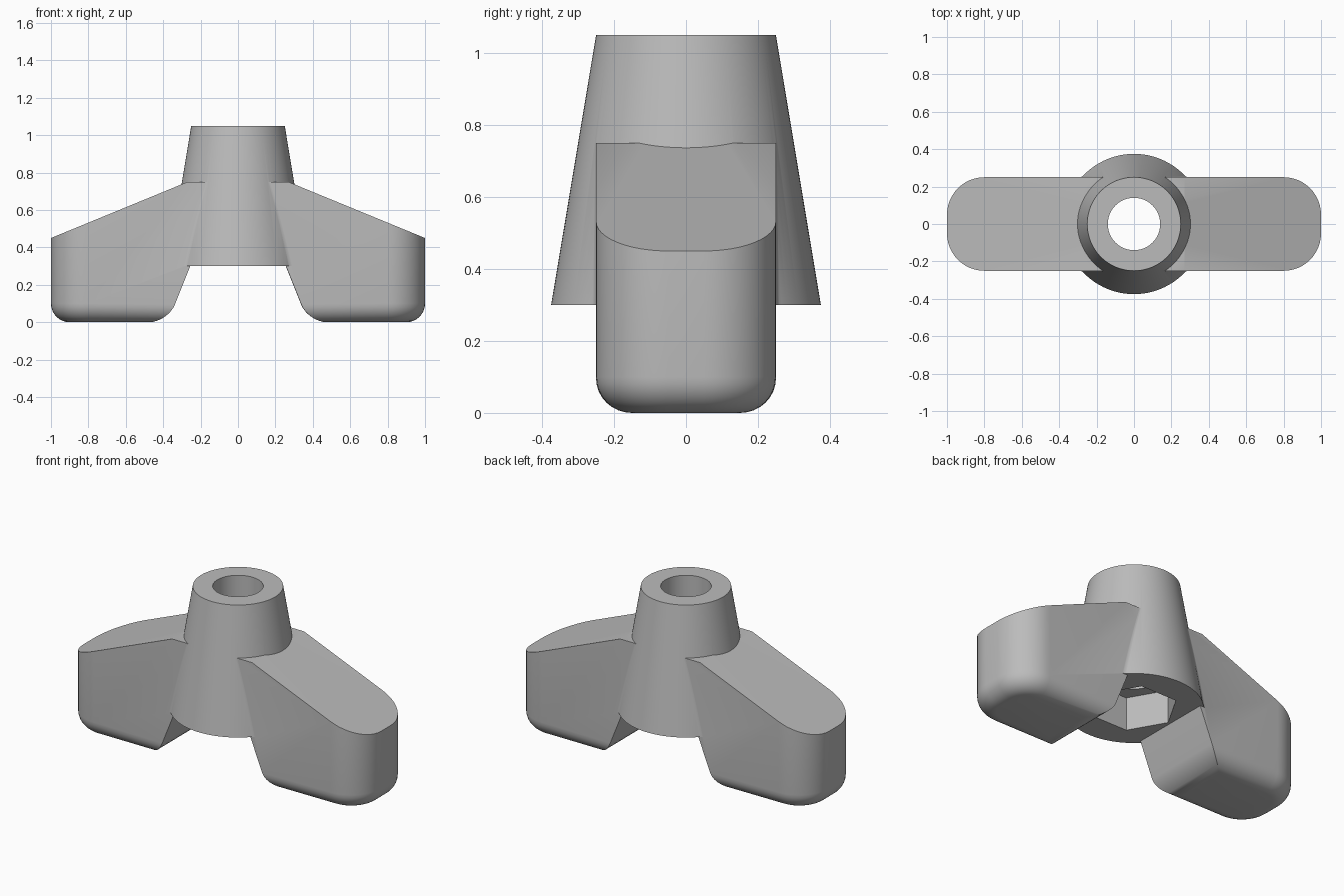
import bpy, bmesh
from math import cos, sin, pi, sqrt, radians

old = bpy.data.objects.get("Cube")
if old:
    bpy.data.objects.remove(old, do_unlink=True)

grey = bpy.data.materials.new("grey_plastic")
grey.use_nodes = True
GREY = (0.5, 0.5, 0.5, 1)
grey.diffuse_color = GREY
grey.node_tree.nodes["Principled BSDF"].inputs["Base Color"].default_value = GREY

HALF, HUB_BASE, HUB_TOP, ARM_TOP = 0.25, 0.3, 1.05, 0.75


def loft(rings):
    """Closed solid through equal-length rings of points."""
    bm = bmesh.new()
    loops = [[bm.verts.new(p) for p in ring] for ring in rings]
    n = len(loops[0])
    for a, b in zip(loops, loops[1:]):
        for i in range(n):
            j = (i + 1) % n
            bm.faces.new((a[i], a[j], b[j], b[i]))
    bm.faces.new(loops[0][::-1])
    bm.faces.new(loops[-1])
    bmesh.ops.recalc_face_normals(bm, faces=bm.faces)
    return bm


def finish(bm, name):
    bmesh.ops.recalc_face_normals(bm, faces=bm.faces)
    mesh = bpy.data.meshes.new(name)
    bm.to_mesh(mesh)
    bm.free()
    mesh.materials.append(grey)
    obj = bpy.data.objects.new(name, mesh)
    bpy.context.collection.objects.link(obj)
    return obj


def circle(r, z, n=96):
    return [(r * cos(2 * pi * i / n), r * sin(2 * pi * i / n), z) for i in range(n)]


def combine(target, other, operation):
    mod = target.modifiers.new(operation, 'BOOLEAN')
    mod.operation, mod.solver, mod.object = operation, 'EXACT', other
    bpy.context.view_layer.objects.active = target
    bpy.ops.object.modifier_apply(modifier=mod.name)
    bpy.data.objects.remove(other, do_unlink=True)


def hub_radius(z):
    return 0.375 - (z - HUB_BASE) / 6


def slice_off(bm, point, normal):
    """Cut away everything on the normal side and cap the cut."""
    bmesh.ops.bisect_plane(bm, geom=bm.verts[:] + bm.edges[:] + bm.faces[:],
                           plane_co=point, plane_no=normal, clear_outer=True)
    bmesh.ops.holes_fill(bm, edges=[e for e in bm.edges if e.is_boundary])


def arm(name, side):
    # Plan outline with rounded outer corners, raised and sliced to shape
    corner, steps = 0.2, 12
    outline = [(0, -HALF)]
    for sy in (-1, 1):
        for i in range(steps + 1):
            a = pi / 2 * i / steps - (pi / 2 if sy < 0 else 0)
            outline.append((1 - corner + corner * cos(a),
                            sy * (HALF - corner) + corner * sin(a)))
    outline.append((0, HALF))
    bm = loft([[(x, y, z) for x, y in outline] for z in (0, ARM_TOP)])
    slice_off(bm, (0.27, 0, ARM_TOP), (0.3, 0, 0.73))
    slice_off(bm, (0.375, 0, 0), (-0.3, 0, -0.12))
    # Rounded underside
    rim = [e for e in bm.edges if all(abs(v.co.z) < 1e-5 for v in e.verts)]
    bmesh.ops.bevel(bm, geom=rim, offset=0.1, offset_type='OFFSET', segments=8,
                    profile=0.5, affect='EDGES', clamp_overlap=False)
    for v in bm.verts:
        v.co.x *= side
        v.co.y *= side
    return finish(bm, name)


def blend(name, sx, sy):
    # Concave fillet between the hub wall and an arm's side
    f, steps, levels = 0.05, 8, 6
    rings = []
    for k in range(levels + 1):
        z = HUB_BASE + (ARM_TOP - HUB_BASE) * k / levels
        r, wall = hub_radius(z) - 0.001, HALF - 0.001
        cy = wall + f
        cx = sqrt((r + f) ** 2 - cy ** 2)
        end = pi / 2 - math_angle(cx, cy)
        ring = [(cx * 0.8, 0.15), (cx, 0.2)]
        for i in range(steps + 1):
            a = -pi / 2 - end * i / steps
            ring.append((cx + f * cos(a), cy + f * sin(a)))
        rings.append([(sx * x, sy * y, z) for x, y in ring])
    return finish(loft(rings), name)


def math_angle(x, y):
    """Direction of the line from the axis to the fillet centre."""
    from math import atan2
    return atan2(y, x)


# Tapered hub joined with both arms and the four fillets
knob = finish(loft([circle(hub_radius(z), z) for z in (HUB_BASE, HUB_TOP)]), "wing_knob")
for side in (1, -1):
    combine(knob, arm("arm", side), 'UNION')
for sx in (1, -1):
    for sy in (1, -1):
        combine(knob, blend("fillet", sx, sy), 'UNION')

# Through hole and hexagonal nut pocket
combine(knob, finish(loft([circle(0.14, z, 64) for z in (0.1, 1.2)]), "bore"), 'DIFFERENCE')
combine(knob, finish(loft([circle(0.24, z, 6) for z in (0.1, 0.5)]), "nut_pocket"), 'DIFFERENCE')

bpy.ops.object.select_all(action='DESELECT')
knob.select_set(True)
bpy.context.view_layer.objects.active = knob
bpy.ops.object.shade_smooth_by_angle(angle=radians(30))
